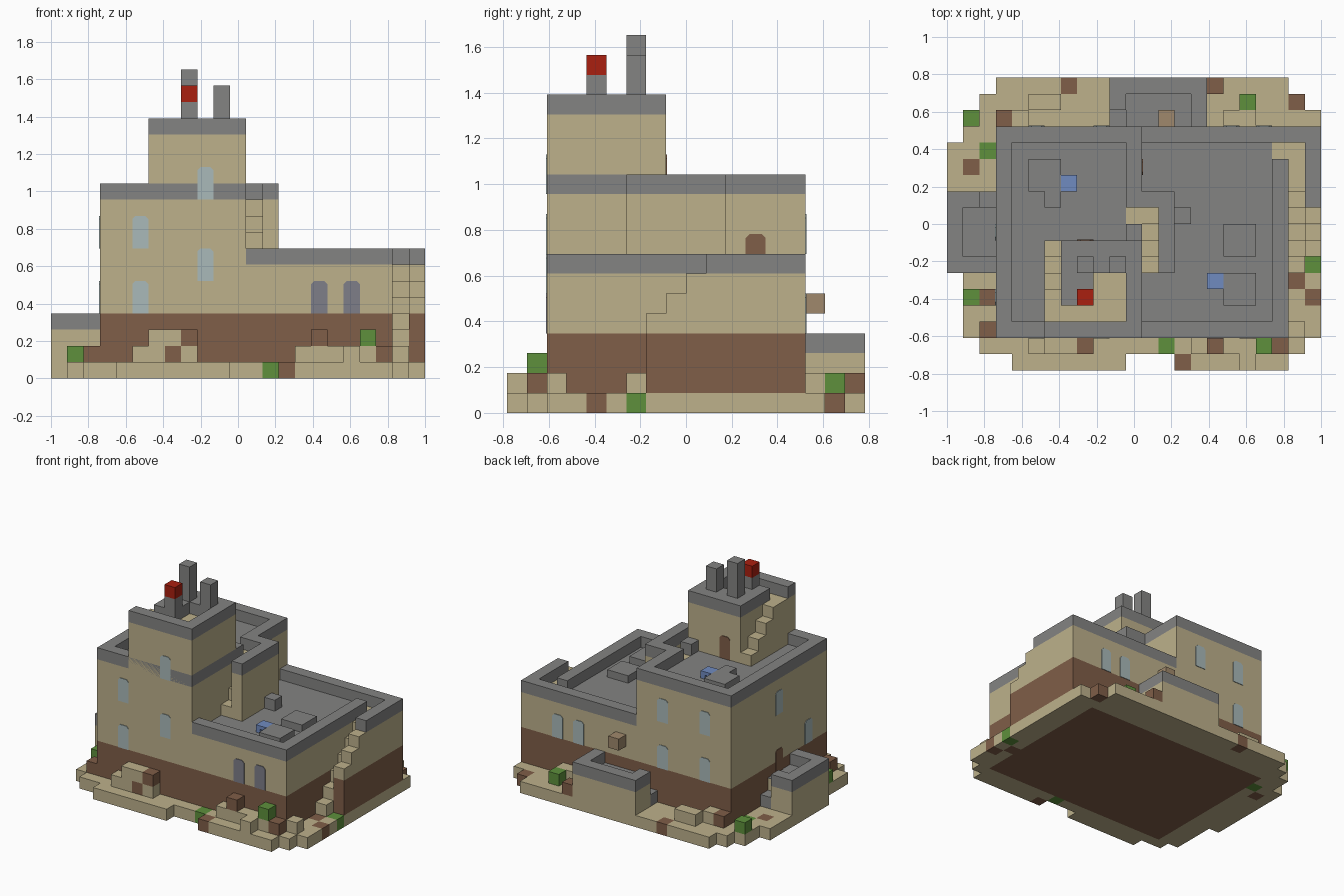
import bpy, bmesh
from mathutils import Vector

if "Cube" in bpy.data.objects:
    bpy.data.objects.remove(bpy.data.objects["Cube"], do_unlink=True)

U = 2 / 23                                  # edge of one block
COLOURS = {
    "sandstone": (.51, .44, .26), "stone_grey": (.23, .23, .225),
    "earth_brown": (.215, .112, .065), "leaf_green": (.112, .28, .045),
    "signal_red": (.40, .014, .005), "water_blue": (.162, .258, .53),
    "glass": (.40, .49, .49), "dark_glass": (.21, .21, .25),
    "timber": (.35, .25, .15)}
SAND, GREY, BROWN, GREEN, RED, BLUE, GLASS, DARK, TIMBER = range(len(COLOURS))
MATS = []
for label, rgb in COLOURS.items():
    m = bpy.data.materials.new(label)
    m.use_nodes = True
    m.diffuse_color = (*rgb, 1)
    bsdf = next(n for n in m.node_tree.nodes if n.type == 'BSDF_PRINCIPLED')
    bsdf.inputs["Base Color"].default_value = (*rgb, 1)
    bsdf.inputs["Roughness"].default_value = .9
    MATS.append(m)


def place(p):
    """Block coordinates to model coordinates."""
    return Vector(((p[0] - 11.5) * U, (p[1] - 9) * U, p[2] * U))


def finish(name, bm):
    mesh = bpy.data.meshes.new(name)
    bm.to_mesh(mesh)
    bm.free()
    for m in MATS:
        mesh.materials.append(m)
    ob = bpy.data.objects.new(name, mesh)
    bpy.context.collection.objects.link(ob)
    return ob


def blocks(name, fills):
    """Fill boxes of blocks in order (None carves) and skin the outside."""
    cells = {}
    for xs, ys, zs, mat in fills:
        for i in range(*xs):
            for j in range(*ys):
                for k in range(*zs):
                    cells[i, j, k] = mat
    cells = {c: m for c, m in cells.items() if m is not None}
    bm = bmesh.new()
    for c, mat in cells.items():
        for axis in range(3):
            for side in (0, 1):
                n = list(c)
                n[axis] += 2 * side - 1
                if tuple(n) in cells:
                    continue
                ring = []
                for a, b in ((0, 0), (1, 0), (1, 1), (0, 1)):
                    p = list(c)
                    p[axis] += side
                    p[(axis + 1) % 3] += a
                    p[(axis + 2) % 3] += b
                    ring.append(bm.verts.new(place(p)))
                f = bm.faces.new(ring if side else ring[::-1])
                f.material_index = mat
    bmesh.ops.remove_doubles(bm, verts=bm.verts, dist=U / 100)
    bmesh.ops.dissolve_limit(bm, angle_limit=.01, verts=bm.verts,
                             edges=bm.edges, delimit={'MATERIAL'})
    return finish(name, bm)


def box(name, lo, hi, mat, arch_axis=None):
    """Free box; arch_axis clips its upper corners, seen along that axis."""
    bm = bmesh.new()
    bmesh.ops.create_cube(bm, size=1)
    a, b = place(lo), place(hi)
    for v in bm.verts:
        v.co = Vector([a[n] + (b[n] - a[n]) * (v.co[n] + .5) for n in range(3)])
    if arch_axis is not None:
        top = [e for e in bm.edges if min(v.co.z for v in e.verts) > b.z - U / 9
               and abs((e.verts[0].co - e.verts[1].co)[1 - arch_axis]) < U / 9]
        bmesh.ops.bevel(bm, geom=top, offset=U / 5, segments=1, affect='EDGES')
    for f in bm.faces:
        f.material_index = mat
    return finish(name, bm)


def plate(name, axis, at, along, z, mat):
    """Window or door two blocks tall, on a wall at block line `at`."""
    lo, hi = [along, along, z], [along + 1, along + 1, z + 2]
    lo[axis], hi[axis] = at - .05, at + .05
    box(name, lo, hi, mat, axis)


# Ground ring around the building
rows = [(0, 1, 4, 11), (0, 1, 14, 21), (1, 2, 2, 22), (2, 6, 1, 23),
        (6, 14, 0, 23), (14, 16, 1, 23), (16, 17, 2, 22), (17, 18, 3, 21)]
ground = [((a, b), (j, e), (0, 1), SAND) for j, e, a, b in rows]
ground.append(((3, 21), (2, 15), (0, 1), None))
for mat, spots in ((BROWN, [(7, 17), (21, 16), (1, 12), (14, 0), (21, 5), (22, 4)]),
                   (GREEN, [(2, 13), (13, 1), (22, 6)])):
    ground += [((i, i + 1), (j, j + 1), (0, 1), mat) for i, j in spots]
blocks("ground", ground)

# Loose rocks and shrubs: column, row, height, top colour
rocks = []
for i, j, h, mat in [
        (5, 1, 2, SAND), (6, 1, 3, SAND), (7, 1, 3, SAND), (8, 1, 3, BROWN),
        (15, 1, 2, SAND), (16, 1, 3, BROWN), (17, 1, 2, SAND), (18, 1, 2, SAND),
        (19, 1, 3, GREEN), (20, 1, 2, BROWN), (18, 0, 2, SAND), (21, 2, 2, SAND),
        (2, 2, 2, BROWN), (2, 4, 2, BROWN), (1, 4, 2, GREEN), (1, 15, 2, GREEN),
        (3, 15, 2, BROWN), (4, 15, 2, SAND), (5, 16, 2, SAND), (6, 16, 2, SAND),
        (16, 17, 2, BROWN), (18, 16, 2, GREEN), (17, 15, 2, SAND), (18, 15, 2, SAND)]:
    rocks += [((i, i + 1), (j, j + 1), (1, h), SAND),
              ((i, i + 1), (j, j + 1), (h - 1, h), mat)]
rocks.append(((7, 8), (1, 2), (1, 2), BROWN))
blocks("rocks_and_shrubs", rocks)

# Low hall, with its parapet and the gap at the head of the stair
blocks("low_hall", [
    ((3, 21), (2, 15), (0, 4), BROWN), ((3, 21), (2, 15), (4, 7), SAND),
    ((12, 21), (2, 15), (7, 8), GREY), ((12, 20), (3, 14), (7, 8), None),
    ((20, 21), (13, 14), (7, 8), None)])
box("low_hall_floor", (12, 3, 7), (20, 14, 7.06), GREY)

# Outer stair and its stepped side wall
stair = [((21, 22), (j, j + 1), (1, min(j - 4, 7)), SAND) for j in range(6, 14)]
stair.append(((21, 23), (14, 15), (1, 8), SAND))
for j in range(7, 15):
    stair.append(((22, 23), (j, j + 1), (1, min(j - 2, 8)), SAND))
stair += [((22, 23), (7, 15), (1, 4), BROWN), ((21, 22), (14, 15), (1, 4), BROWN),
          ((22, 23), (10, 15), (7, 8), GREY), ((21, 22), (14, 15), (7, 8), GREY)]
blocks("outer_stair", stair)

# Upper hall with parapet, and the walled stair beside it
blocks("upper_hall", [
    ((3, 12), (2, 15), (7, 11), SAND), ((3, 12), (2, 15), (11, 12), GREY),
    ((4, 11), (3, 14), (11, 12), None), ((11, 12), (9, 10), (11, 12), None)])
box("upper_hall_floor", (4, 3, 11), (11, 14, 11.06), GREY)
steps = [((12, 13), (j, j + 1), (7, j + 2), SAND) for j in range(6, 10)]
blocks("upper_stair", steps + [
    ((13, 14), (6, 11), (7, 11), SAND), ((12, 13), (10, 11), (7, 11), SAND),
    ((13, 14), (6, 11), (11, 12), GREY), ((12, 13), (10, 11), (11, 12), GREY)])

# Tower with flanking stair, thick parapet and chimneys
tower = [((7, 12), (2, 8), (11, 15), SAND), ((6, 7), (2, 3), (11, 15), SAND),
         ((6, 12), (2, 3), (15, 16), GREY), ((7, 12), (3, 8), (15, 16), GREY),
         ((7, 11), (3, 4), (15, 16), None), ((9, 11), (3, 6), (15, 16), None)]
tower += [((6, 7), (j, j + 1), (11, min(19 - j, 15)), SAND) for j in range(3, 8)]
blocks("tower", tower)
for name, i, j, h in (("tall_chimney", 8, 6, 19), ("short_chimney", 10, 6, 18),
                      ("beacon_post", 8, 4, 17)):
    box(name, (i, j, 15.5), (i + 1, j + 1, h), GREY)
box("beacon", (8, 4, 17), (9, 5, 18), RED)

# Walled porches on the side and the back
for name, xs, ys, inner_x, inner_y, sx, sy in (
        ("side_porch", (0, 3), (6, 11), (1, 3), (7, 10), 2, 10),
        ("back_porch", (10, 16), (15, 18), (11, 15), (15, 17), 10, 15)):
    sxs, sys_ = (sx, sx + 1), (sy, sy + 1)
    blocks(name, [
        (xs, ys, (1, 3), SAND), (xs, ys, (3, 4), GREY),
        (inner_x, inner_y, (3, 4), None),
        (sxs, sys_, (1, 4), None), (sxs, sys_, (1, 2), GREY)])
    box(name + "_floor", (inner_x[0], inner_y[0], 3),
        (inner_x[1], inner_y[1], 3.06), GREY)
box("porch_lamp", (13, 15, 5), (14, 16, 6), TIMBER)

# Roof fittings
blocks("roof_vent", [((14, 15), (9, 10), (7, 8), GREY)])
box("low_roof_tank", (17, 4, 7), (19, 6, 7.7), GREY)
box("low_roof_bench", (17, 7, 7), (19, 9, 7.7), GREY)
box("high_roof_tank", (5, 11, 11), (7, 13, 11.7), GREY)
box("high_roof_tank_end", (6, 10, 11), (7, 11, 11.7), GREY)
for name, i, j, k, leg in (("low_pipe", 16, 5, 7, 16), ("high_pipe", 7, 11, 11, 7.6)):
    box(name, (i, j, k + .4), (i + 1, j + 1, k + .7), BLUE)
    box(name + "_leg", (leg, j, k), (leg + .4, j + 1, k + .4), BLUE)

# Windows and doors
for i, k in ((9, 11), (9, 6), (5, 8), (5, 4)):
    plate("front_window", 1, 2, i, k, GLASS)
for i in (16, 18):
    plate("front_dark_window", 1, 2, i, 4, DARK)
for i, k in ((9, 8), (5, 8), (9, 4), (5, 4), (17, 4), (19, 4)):
    plate("back_window", 1, 15, i, k, GLASS)
for j, k in ((8, 8), (4, 4)):
    plate("side_window", 0, 3, j, k, GLASS)
plate("porch_door", 0, 3, 8, 3, BROWN)
plate("upper_hall_door", 0, 12, 12, 7, BROWN)
plate("tower_door", 1, 8, 8, 11, BROWN)
